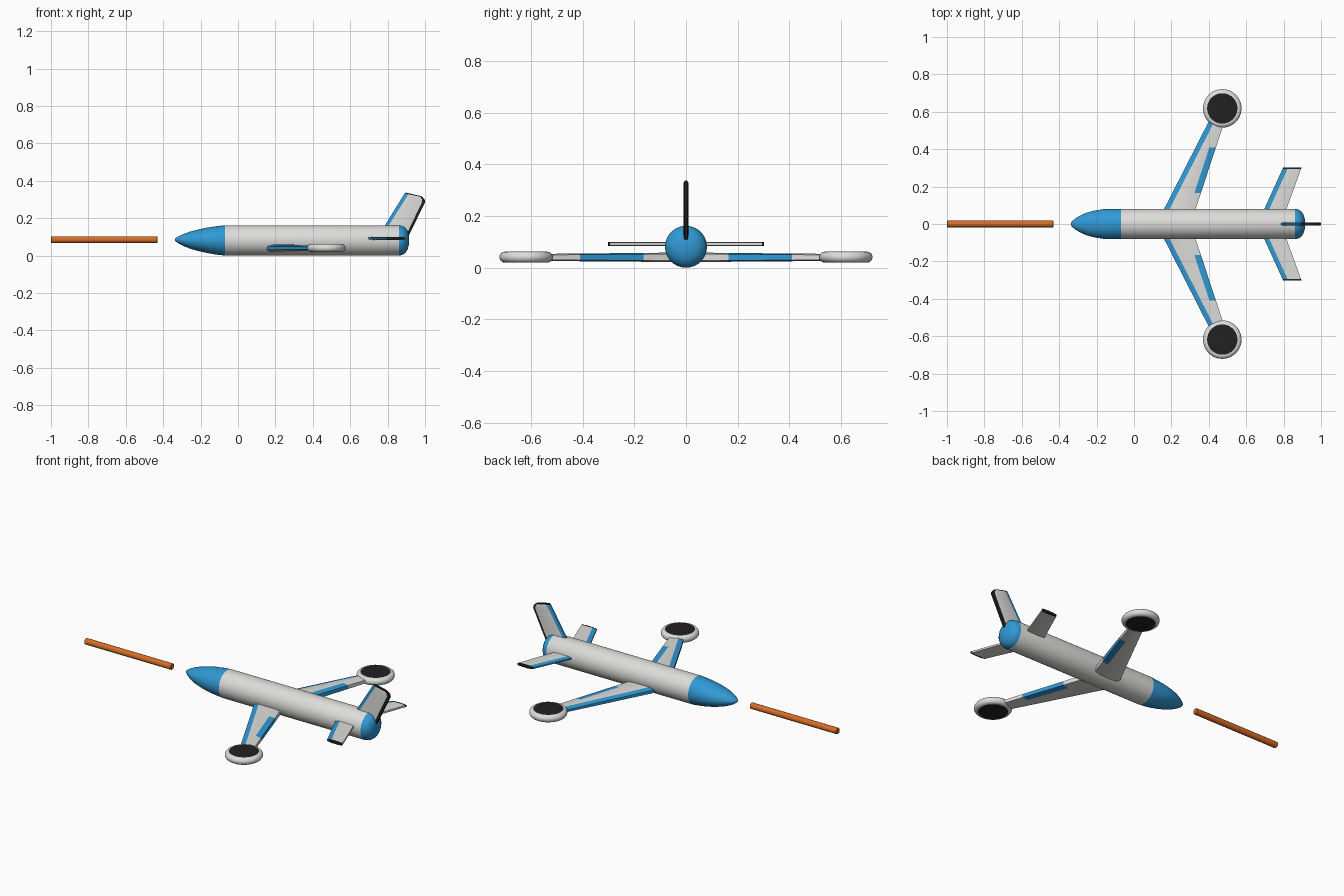
import bpy, bmesh
from math import cos, sin, pi

if "Cube" in bpy.data.objects:
    bpy.data.objects.remove(bpy.data.objects["Cube"])

COLOURS = {
    "light_grey": (0.72, 0.72, 0.70, 1),
    "blue": (0.03, 0.32, 0.66, 1),
    "black": (0.015, 0.015, 0.015, 1),
    "orange": (0.68, 0.15, 0.02, 1),
}
MATS = []
for mat_name, col in COLOURS.items():
    m = bpy.data.materials.new(mat_name)
    m.diffuse_color = col
    m.use_nodes = True
    m.node_tree.nodes["Principled BSDF"].inputs["Base Color"].default_value = m.diffuse_color
    MATS.append(m)
GREY, BLUE, BLACK, ORANGE = range(4)


def loft(name, rings, rule, cap, mirror=False):
    """Skin a list of closed rings; rule(i, k) colours the face k after ring i."""
    bm = bmesh.new()
    vs = [[bm.verts.new(p) for p in ring] for ring in rings]
    n = len(vs[0])
    for i in range(len(vs) - 1):
        for k in range(n):
            q = (k + 1) % n
            f = bm.faces.new((vs[i][k], vs[i][q], vs[i + 1][q], vs[i + 1][k]))
            f.material_index = rule(i, k)
    for ring, c in ((vs[0], cap[0]), (vs[-1], cap[1])):
        bm.faces.new(ring).material_index = c
    bmesh.ops.recalc_face_normals(bm, faces=bm.faces)
    me = bpy.data.meshes.new(name)
    bm.to_mesh(me)
    bm.free()
    for m in MATS:
        me.materials.append(m)
    ob = bpy.data.objects.new(name, me)
    bpy.context.collection.objects.link(ob)
    bpy.ops.object.select_all(action='DESELECT')
    ob.select_set(True)
    bpy.context.view_layer.objects.active = ob
    bpy.ops.object.shade_smooth_by_angle(angle=0.6)
    if mirror:
        mod = ob.modifiers.new("mirror", 'MIRROR')
        mod.use_axis = (False, True, False)
    return ob


def x_ring(x, ry, rz, z, n=40):
    return [(x, ry * cos(2 * pi * k / n), z + rz * sin(2 * pi * k / n)) for k in range(n)]


def foil_rings(stations, lead, trail, place):
    """Stations: (leading x, span), (trailing x, span), half thickness."""
    rings = []
    for (xl, sl), (xt, st), h in stations:
        c = xt - xl
        top = []
        for d, w in ((0, 0.5), (lead, 1), (c - trail, 1), (c, 0.7)):
            t = d / c
            top.append((xl + d, sl + (st - sl) * t, h * w))
        ring = top + [(x, s, -w) for x, s, w in reversed(top)]
        rings.append([place(*p) for p in ring])
    return rings


# fuselage: nose cone, tube and rounded tail cap
CZ = 0.081
body = [(-0.338, 0.004, 0.003), (-0.332, 0.014, 0.010), (-0.315, 0.029, 0.021),
        (-0.29, 0.044, 0.033), (-0.255, 0.060, 0.046), (-0.21, 0.072, 0.058),
        (-0.165, 0.079, 0.068), (-0.115, 0.081, 0.076), (-0.07, 0.081, 0.081),
        (0.4, 0.081, 0.081), (0.862, 0.081, 0.081), (0.880, 0.077, 0.077),
        (0.895, 0.067, 0.067), (0.906, 0.051, 0.051), (0.912, 0.033, 0.033),
        (0.915, 0.012, 0.012)]
loft("fuselage", [x_ring(x, ry, rz, CZ + 0.004 * (1 - rz / 0.081)) for x, ry, rz in body],
     lambda i, k: GREY if 8 <= i < 10 else BLUE, (BLUE, BLUE))

# separate rod ahead of the nose
loft("front_rod", [x_ring(x, r, r, 0.085, 20) for x, r in
                   ((-1, 0.015), (-0.997, 0.018), (-0.433, 0.018), (-0.43, 0.015))],
     lambda i, k: ORANGE, (ORANGE, ORANGE))


# swept wings with blue leading strip and blue aileron
def wing_rule(i, k):
    if k in (0, 7) or (i == 1 and k in (2, 3, 4)):
        return BLUE
    return GREY


wing = [((0.12 + 0.51 * y, y), (0.303 + 0.33 * y, y), h) for y, h in
        ((0.03, 0.019), (0.165, 0.017), (0.41, 0.015), (0.59, 0.013))]
loft("wings", foil_rings(wing, 0.03, 0.035, lambda x, s, w: (x, s, 0.040 + w)),
     wing_rule, (GREY, GREY), mirror=True)

# round pods on the wing tips, dark discs above and below
pod = [(0.081, 0.021)]
pod += [(0.082 + 0.021 * sin(pi * j / 12), 0.021 * cos(pi * j / 12)) for j in range(1, 12)]
pod += [(0.081, -0.021)]
loft("wing_tip_pods",
     [[(0.472 + r * cos(2 * pi * k / 40), 0.618 + r * sin(2 * pi * k / 40), 0.041 + z)
       for k in range(40)] for r, z in pod],
     lambda i, k: GREY, (BLACK, BLACK), mirror=True)

# tailplane with blue leading strip and black tips
tail = [((0.66 + 0.455 * y, y), (0.786 + 0.364 * y, y), 0.008) for y in (0.02, 0.293, 0.302)]
loft("tailplane", foil_rings(tail, 0.027, 0.03, lambda x, s, w: (x, s, 0.092 + w)),
     lambda i, k: BLACK if i == 1 else BLUE if k in (0, 7) else GREY,
     (GREY, BLACK), mirror=True)

# fin with blue leading edge, black trailing edge and top
fin = [((0.735, 0.08), (0.90, 0.08), 0.009), ((0.877, 0.310), (1.0, 0.285), 0.009),
       ((0.885, 0.323), (0.998, 0.300), 0.009), ((0.891, 0.332), (0.988, 0.312), 0.009),
       ((0.897, 0.337), (0.978, 0.318), 0.007)]
loft("tail_fin", foil_rings(fin, 0.02, 0.015, lambda x, s, w: (x, w, s)),
     lambda i, k: BLACK if i == 3 or k in (2, 3, 4) else BLUE if k in (0, 6, 7) else GREY,
     (GREY, BLACK))
